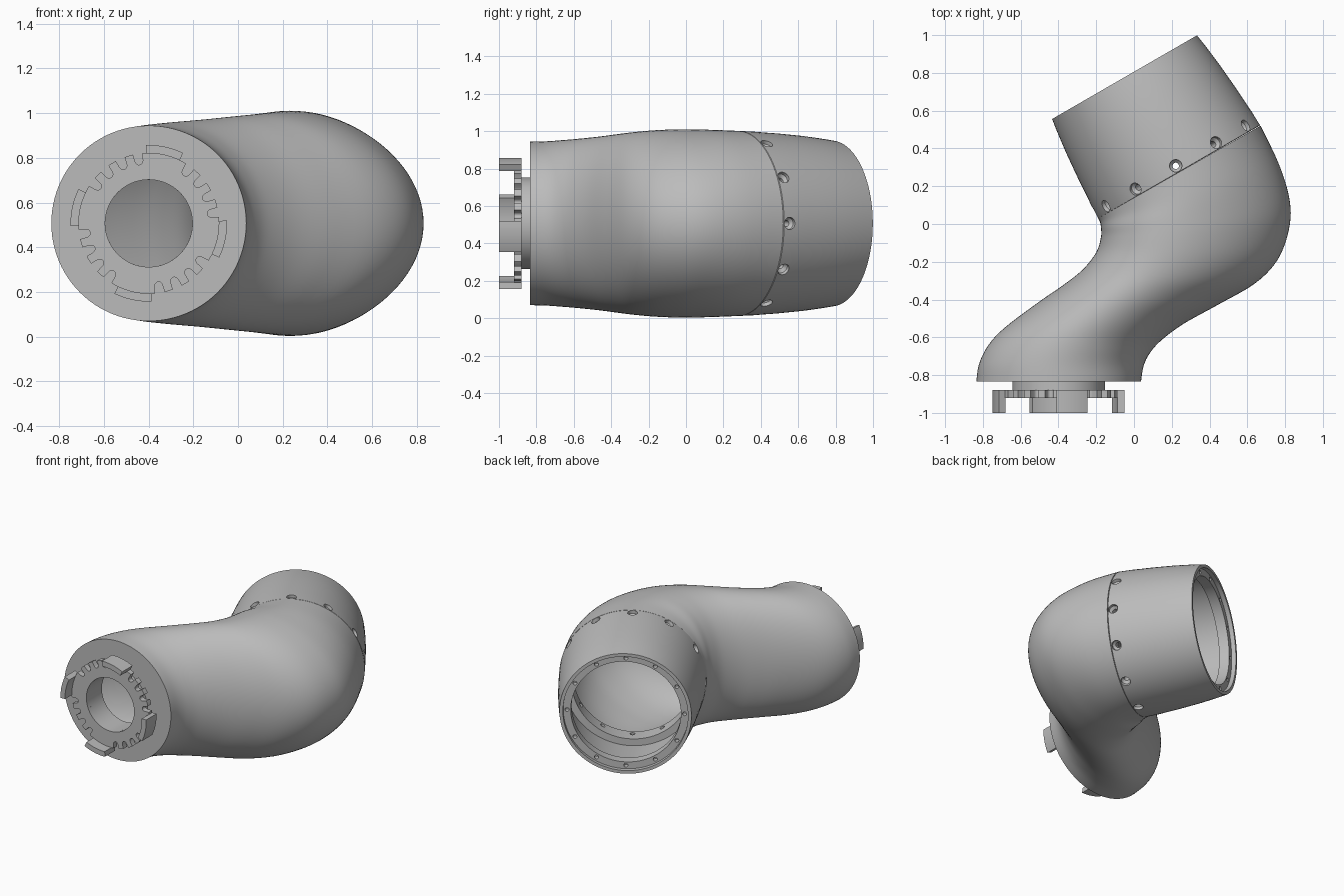
import bpy, bmesh
from math import sin, cos, pi, radians
from mathutils import Vector

if "Cube" in bpy.data.objects:
    bpy.data.objects.remove(bpy.data.objects["Cube"], do_unlink=True)

CZ = 0.507            # height of the pipe axis
MX = -0.399           # x of the mount axis
SEGS = 96
UP = Vector((0, 0, 1))

grey = bpy.data.materials.new("plain grey")
grey.use_nodes = True
COLOUR = (0.5, 0.5, 0.5, 1)
grey.diffuse_color = COLOUR
grey.node_tree.nodes["Principled BSDF"].inputs["Base Color"].default_value = COLOUR


def skin(bm, rows, wrap):
    """Join closed cross-sections; wrap back to the first or cap the ends."""
    loops = [[bm.verts.new(p) for p in row] for row in rows]
    pairs = list(zip(loops, loops[1:]))
    if wrap:
        pairs.append((loops[-1], loops[0]))
    else:
        bm.faces.new(loops[0])
        bm.faces.new(loops[-1][::-1])
    n = len(loops[0])
    for a, b in pairs:
        for i in range(n):
            j = (i + 1) % n
            bm.faces.new((a[i], a[j], b[j], b[i]))


def finish(bm, name):
    bmesh.ops.recalc_face_normals(bm, faces=bm.faces)
    mesh = bpy.data.meshes.new(name)
    bm.to_mesh(mesh)
    bm.free()
    mesh.materials.append(grey)
    ob = bpy.data.objects.new(name, mesh)
    bpy.context.collection.objects.link(ob)
    return ob


def smooth(ob):
    bpy.ops.object.select_all(action='DESELECT')
    ob.select_set(True)
    bpy.context.view_layer.objects.active = ob
    bpy.ops.object.shade_smooth_by_angle(angle=radians(30))


def ellipse(c, u, v, n=SEGS, egg=0):
    """Ellipse; egg shifts its crests back along u to make the u end pointed."""
    angles = [2 * pi * i / n for i in range(n)]
    return [c + u * (cos(a) - egg * sin(a) ** 2) + v * sin(a) for a in angles]


def spline(keys, steps):
    """Smooth path through tuples of numbers."""
    pts = [Vector(k) for k in keys]
    out = []
    for i in range(len(pts) - 1):
        p0, p1, p2 = pts[max(i - 1, 0)], pts[i], pts[i + 1]
        p3 = pts[min(i + 2, len(pts) - 1)]
        for s in range(steps):
            t = s / steps
            out.append(0.5 * (2 * p1 + (p2 - p0) * t
                              + (2 * p0 - 5 * p1 + 4 * p2 - p3) * t ** 2
                              + (3 * p1 - p0 - 3 * p2 + p3) * t ** 3))
    return out + [pts[-1]]


# Elbow: inner-bend point, outer-bend point, half height and egg shape
sections = spline([
    (-.835, -.835, .037, -.835, .437, 0),
    (-.82, -.74, .05, -.755, .439, 0),
    (-.77, -.64, .08, -.69, .445, 0),
    (-.68, -.545, .14, -.62, .452, .02),
    (-.50, -.41, .26, -.53, .464, .06),
    (-.37, -.32, .44, -.43, .477, .12),
    (-.27, -.24, .64, -.315, .489, .17),
    (-.20, -.15, .76, -.19, .498, .2),
    (-.175, -.07, .82, -.03, .503, .2),
    (-.175, -.02, .825, .12, .503, .17),
    (-.18, .01, .77, .31, .5, .08),
    (-.19, .03, .67, .52, .495, 0)], 5)


def section(s, scale):
    a, b = Vector((s[0], s[1], CZ)), Vector((s[2], s[3], CZ))
    return ellipse((a + b) / 2, (b - a) / 2 * scale, UP * s[4] * scale, egg=s[5])


def bore(y, r):
    return ellipse(Vector((MX, y, CZ)), Vector((r, 0, 0)), UP * r)


bm = bmesh.new()
rows = [section(s, 1) for s in sections]
rows += [section(s, .92) for s in sections[:4:-1]]
rows += [bore(-.74, .195), bore(-.835, .195)]
skin(bm, rows, True)
smooth(finish(bm, "elbow_shell"))

# End collar: lathed along the tilted rear axis, hollow with a stepped rim
AXIS = Vector((-.5, .866, 0)).normalized()
SIDE = Vector((.866, .5, 0)).normalized()
ORIGIN = Vector((.24, .275, CZ))


def collar_loop(t, r):
    return ellipse(ORIGIN + AXIS * t, SIDE * r, UP * r)


bm = bmesh.new()
profile = [(0, .40), (0, .492), (.003, .495), (.08, .492), (.15, .487), (.23, .482),
           (.3, .476), (.38, .469), (.45, .461), (.52, .452), (.58, .443),
           (.58, .42), (.55, .42), (.55, .37), (.48, .37), (.48, .425),
           (.12, .45), (.12, .40)]
skin(bm, [collar_loop(t, r) for t, r in profile], True)
collar = finish(bm, "end_collar")

# Counterbored screw holes around the collar and small holes in its rim ledge
bm = bmesh.new()
for k in range(12):
    a = k * pi / 6
    out = SIDE * cos(a) + UP * sin(a)
    across = out.cross(AXIS)
    base = ORIGIN + AXIS * .038
    skin(bm, [ellipse(base + out * d, AXIS * r, across * r, 20)
              for d, r in [(.53, .033), (.472, .033), (.455, .017), (.37, .017)]], False)
    ledge = ORIGIN + out * .395
    skin(bm, [ellipse(ledge + AXIS * t, out * .014, across * .014, 16)
              for t in (.51, .565)], False)
cutter = finish(bm, "hole_cutter")
cutter.hide_render = True
mod = collar.modifiers.new("holes", 'BOOLEAN')
mod.operation = 'DIFFERENCE'
mod.solver = 'EXACT'
mod.object = cutter
bpy.ops.object.select_all(action='DESELECT')
collar.select_set(True)
bpy.context.view_layer.objects.active = collar
bpy.ops.object.modifier_apply(modifier=mod.name)
bpy.data.objects.remove(cutter, do_unlink=True)
smooth(collar)


# Bayonet mount on the front face
def arc_row(deg, r0, r1, y0, y1):
    d = Vector((cos(radians(deg)), 0, sin(radians(deg))))
    c = Vector((MX, 0, CZ))
    return [c + d * r + Vector((0, y, 0))
            for r, y in [(r0, y0), (r1, y0), (r1, y1), (r0, y1)]]


def notched(deg):
    """Outer radius of the ring, with four round-bottomed notches per quarter."""
    off = min(abs(deg % 90 - n) for n in (9, 24, 39, 54))
    if off > 3.6:
        return .315
    return .285 - .02 * (1 - (off / 3.6) ** 2) ** .5


bm = bmesh.new()
skin(bm, [arc_row(d, .195, .245, -.89, -.83) for d in range(0, 360, 4)], True)
smooth(finish(bm, "mount_neck"))

bm = bmesh.new()
skin(bm, [arc_row(d / 2, .195, notched(d / 2), -.92, -.88) for d in range(720)], True)
smooth(finish(bm, "notched_ring"))

for k, place in enumerate(("left", "top", "right", "bottom")):
    bm = bmesh.new()
    angles = range(k * 90 - 26, k * 90 + 3, 2)
    skin(bm, [arc_row(d, .313, .35, -1, -.88) for d in angles], False)
    smooth(finish(bm, place + "_locking_tab"))
